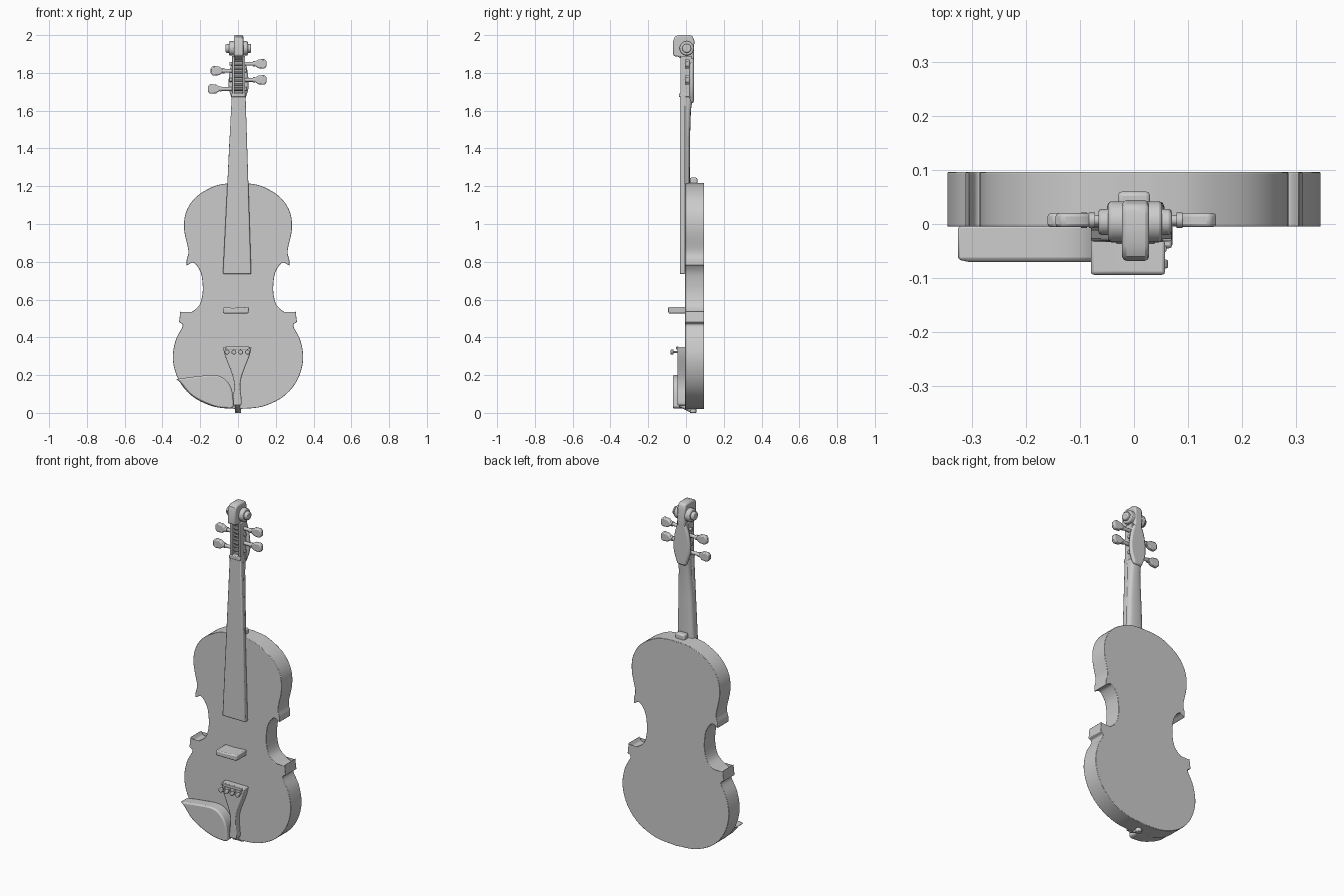
import bpy, bmesh, math
from mathutils import Vector, Matrix

if "Cube" in bpy.data.objects:
    bpy.data.objects.remove(bpy.data.objects["Cube"])

grey = bpy.data.materials.new("plain grey")
grey.use_nodes = True
grey.diffuse_color = (0.6, 0.6, 0.6, 1)
grey.node_tree.nodes["Principled BSDF"].inputs["Base Color"].default_value = (0.6, 0.6, 0.6, 1)


def finish(name, bm, bevel=0.0, segments=2):
    bmesh.ops.recalc_face_normals(bm, faces=bm.faces[:])
    mesh = bpy.data.meshes.new(name)
    bm.to_mesh(mesh)
    bm.free()
    mesh.materials.append(grey)
    ob = bpy.data.objects.new(name, mesh)
    bpy.context.collection.objects.link(ob)
    if bevel:
        mod = ob.modifiers.new("soft_edge", 'BEVEL')
        mod.width, mod.segments, mod.limit_method = bevel, segments, 'ANGLE'
        mod.angle_limit = math.radians(50)
    bpy.ops.object.select_all(action='DESELECT')
    ob.select_set(True)
    bpy.context.view_layer.objects.active = ob
    bpy.ops.object.shade_smooth_by_angle(angle=math.radians(40))
    return ob


def smooth(points, steps=5):
    """Catmull-Rom curve through an open run of points."""
    p = [Vector(q) for q in points]
    p = [2 * p[0] - p[1]] + p + [2 * p[-1] - p[-2]]
    out = []
    for a, b, c, d in zip(p, p[1:], p[2:], p[3:]):
        for i in range(steps):
            t = i / steps
            out.append(0.5 * (2 * b + (c - a) * t + (2 * a - 5 * b + 4 * c - d) * t ** 2
                              + (3 * b - a - 3 * c + d) * t ** 3))
    return out + [p[-2]]


def prism(name, outline, low, high, bevel=0.0, axis='Y'):
    """Extrude an outline: (x, z) along y, or (y, z) along x."""
    bm = bmesh.new()
    place = (lambda u, v, w: (u, w, v)) if axis == 'Y' else (lambda u, v, w: (w, u, v))
    verts = [bm.verts.new(place(u, v, low)) for u, v in outline]
    face = bm.faces.new(verts)
    ext = bmesh.ops.extrude_face_region(bm, geom=[face])["geom"]
    moved = [g for g in ext if isinstance(g, bmesh.types.BMVert)]
    bmesh.ops.translate(bm, verts=moved, vec=place(0, 0, high - low))
    return finish(name, bm, bevel)


def box(name, x, y, z, bevel=0.0):
    return prism(name, [(x[0], z[0]), (x[1], z[0]), (x[1], z[1]), (x[0], z[1])], y[0], y[1], bevel)


def rod(name, start, end, radius, sides=16, bevel=0.0):
    bm = bmesh.new()
    a, b = Vector(start), Vector(end)
    turn = (b - a).to_track_quat('Z', 'Y').to_matrix().to_4x4()
    bmesh.ops.create_cone(bm, cap_ends=True, segments=sides, radius1=radius, radius2=radius,
                          depth=(b - a).length, matrix=Matrix.Translation((a + b) / 2) @ turn)
    return finish(name, bm, bevel)


def ball(name, centre, size):
    bm = bmesh.new()
    bmesh.ops.create_uvsphere(bm, u_segments=16, v_segments=10, radius=1,
                              matrix=Matrix.Translation(centre) @ Matrix.Diagonal((*size, 1)))
    return finish(name, bm)


# Body: mirrored half outline with pinched corners at the waist
half = smooth([(0, 0.02), (0.127, 0.033), (0.238, 0.085), (0.312, 0.17), (0.345, 0.28),
               (0.33, 0.385), (0.293, 0.46), (0.312, 0.48)])
half += smooth([(0.305, 0.54), (0.285, 0.515), (0.245, 0.535), (0.205, 0.57), (0.188, 0.63),
                (0.188, 0.69), (0.2, 0.75), (0.235, 0.795), (0.272, 0.78)])
half += smooth([(0.272, 0.81), (0.263, 0.86), (0.285, 0.97), (0.275, 1.063), (0.222, 1.143),
                (0.127, 1.2), (0.05, 1.215), (0, 1.216)])
body_outline = half + [Vector((-p.x, p.y)) for p in reversed(half[1:-1])]
prism("body", body_outline, -0.005, 0.096, 0.012)

# Fingerboard running over the body, slightly skewed
prism("fingerboard", [(-0.08, 0.735), (0.07, 0.735), (0.04, 1.68), (-0.033, 1.68)],
      -0.033, -0.005, 0.006)

# Neck: rounded back, thicker towards the pegbox
bm = bmesh.new()
rings = []
for z, mid, half_w, back in [(1.2, -0.003, 0.054, 0.02), (1.45, 0, 0.045, 0.021),
                             (1.6, 0.003, 0.037, 0.026), (1.7, 0.003, 0.036, 0.04)]:
    ring = []
    for i in range(13):
        a = math.pi * i / 12
        s, c = abs(math.sin(a)) ** 0.6, math.copysign(abs(math.cos(a)) ** 0.6, math.cos(a))
        ring.append(bm.verts.new((mid + half_w * c, -0.01 + (back + 0.01) * s, z)))
    rings.append(ring)
for low, high in zip(rings, rings[1:]):
    for i in range(13):
        j = (i + 1) % 13
        bm.faces.new((low[i], low[j], high[j], high[i]))
bm.faces.new(rings[0])
bm.faces.new(rings[-1])
finish("neck", bm)

# Neck button and end pin
box("neck_button", (-0.03, 0.03), (0.02, 0.06), (1.2, 1.245), 0.008)
rod("end_pin", (0, 0.038, 0), (0, 0.038, 0.04), 0.017, bevel=0.003)

# Bridge
prism("bridge", [(-0.08, 0.527), (0.056, 0.527), (0.058, 0.562), (-0.02, 0.556), (-0.08, 0.558)],
      -0.094, 0, 0.006)

# Tailpiece with its fine tuners
tail = smooth([(0.002, 0.04), (0.018, 0.045), (0.017, 0.09), (0.012, 0.14), (0.022, 0.2),
               (0.06, 0.3), (0.072, 0.35)], 4)
prism("tailpiece", tail + [Vector((-p.x - 0.008, p.y)) for p in reversed(tail)],
      -0.045, 0, 0.006)
box("tailpiece_ridge", (-0.066, 0.06), (-0.052, -0.04), (0.335, 0.352), 0.003)
for x in (-0.058, -0.022, 0.014, 0.05):
    rod("fine_tuner_stem", (x, -0.07, 0.322), (x, -0.04, 0.322), 0.006, 8)
    rod("fine_tuner_knob", (x, -0.082, 0.322), (x, -0.066, 0.322), 0.013, 12, 0.003)
rod("tail_loop", (-0.003, -0.03, 0.045), (-0.003, 0.03, 0.015), 0.014)

# Chin rest: arched upper edge, lower edge follows the body
upper = smooth([(-0.33, 0.178), (-0.22, 0.193), (-0.12, 0.2), (-0.065, 0.175),
                (-0.032, 0.12), (-0.022, 0.03)])
lower = smooth([(-0.04, 0.023), (-0.127, 0.035), (-0.238, 0.088), (-0.308, 0.165)])
prism("chin_rest", upper + lower, -0.07, 0, 0.01)

# Pegbox: back, walls, ends and crossing string windings
prism("pegbox_back", smooth([(0.03, 1.64), (0.055, 1.72), (0.05, 1.81), (0.03, 1.88)])
      + smooth([(-0.024, 1.88), (-0.044, 1.81), (-0.049, 1.72), (-0.024, 1.64)]),
      0.018, 0.042, 0.01)
for x in (-0.032, 0.024):
    box("pegbox_wall", (x, x + 0.014), (-0.03, 0.03), (1.67, 1.89), 0.003)
box("nut", (-0.034, 0.04), (-0.037, 0.02), (1.672, 1.692), 0.004)
for i in range(8):
    z = 1.715 + 0.0215 * i
    rod("string_winding", (-0.025, -0.01, z), (0.03, -0.01, z), 0.007, 8)

# Pegs: shaft, collar and flattened thumb grip
for side, z, tip in ((1, 1.848, 0.152), (-1, 1.811, 0.145), (1, 1.763, 0.152), (-1, 1.715, 0.16)):
    rod("peg_shaft", (-side * 0.045, 0.007, z), (side * (tip - 0.04), 0.007, z), 0.01, 12)
    rod("peg_collar", (side * (tip - 0.073), 0.007, z), (side * (tip - 0.062), 0.007, z), 0.014, 12)
    grip = [(tip - 0.066, -0.008), (tip - 0.045, -0.023), (tip - 0.012, -0.026),
            (tip, -0.012), (tip, 0.012), (tip - 0.012, 0.026), (tip - 0.045, 0.023),
            (tip - 0.066, 0.008)]
    prism("peg_grip", [(side * u, z + v) for u, v in grip], -0.006, 0.02, 0.006)

# Scroll: curled head with stepped ears on both sides
prism("scroll", [(-0.068, 1.89), (-0.04, 1.885), (-0.02, 1.87), (0.042, 1.86), (0.044, 1.97),
                 (0.035, 1.995), (0.02, 2.0), (-0.04, 2.0), (-0.06, 1.99), (-0.068, 1.97)],
      -0.022, 0.028, 0.008, 'X')
for reach, radius in ((0.05, 0.038), (0.068, 0.024)):
    rod("scroll_ear", (0.002 - reach, 0.004, 1.93), (0.002 + reach, 0.004, 1.93), radius, 20, 0.006)
